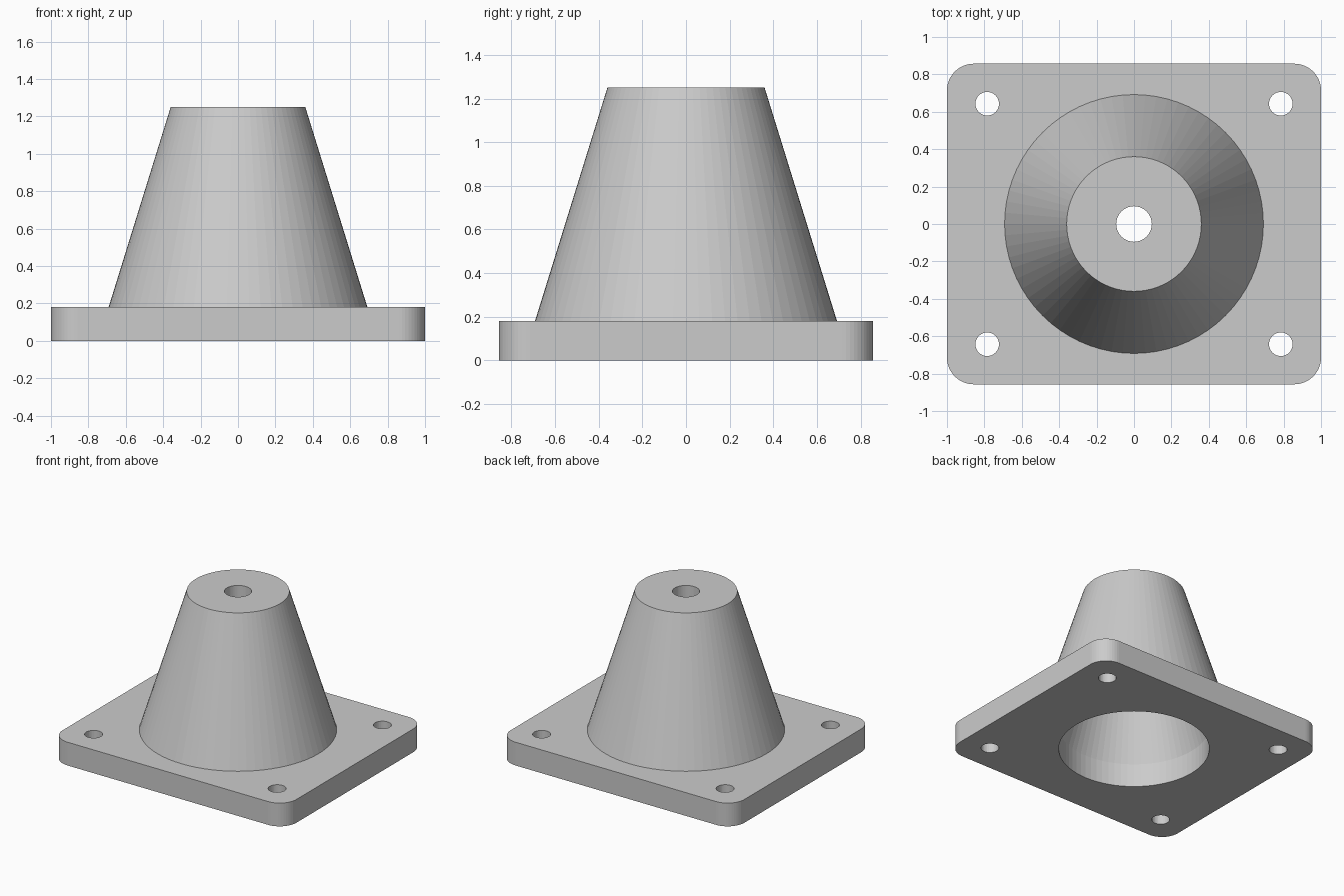
import bpy, bmesh, math

if "Cube" in bpy.data.objects:
    bpy.data.objects.remove(bpy.data.objects["Cube"])

HX, HY, CORNER, PLATE = 1.0, 0.857, 0.143, 0.18   # flange size
TOP, CAP = 1.25, 1.07                             # cone top, hollow ceiling
SEG = 72

bm = bmesh.new()


def circle(r, cx=0, cy=0, n=SEG):
    return [(cx + r * math.cos(2 * math.pi * i / n),
             cy + r * math.sin(2 * math.pi * i / n)) for i in range(n)]


def rounded_rect(hx, hy, r, n=12):
    pts = []
    for k, (sx, sy) in enumerate([(1, 1), (-1, 1), (-1, -1), (1, -1)]):
        for i in range(n + 1):
            a = math.pi / 2 * (k + i / n)
            pts.append((sx * (hx - r) + r * math.cos(a),
                        sy * (hy - r) + r * math.sin(a)))
    return pts


def loop(pts, z):
    return [bm.verts.new((x, y, z)) for x, y in pts]


def wall(a, b):
    n = len(a)
    for i in range(n):
        j = (i + 1) % n
        bm.faces.new((a[i], a[j], b[j], b[i]))


def fill(loops, nz):
    edges = []
    for vs in loops:
        for i in range(len(vs)):
            edges.append(bm.edges.get((vs[i - 1], vs[i])))
    bmesh.ops.triangle_fill(bm, use_beauty=True, use_dissolve=False,
                            edges=edges, normal=(0, 0, nz))


# Flange outline and bolt holes, from bottom to top
outlines = [rounded_rect(HX, HY, CORNER)]
outlines += [circle(0.063, sx * 0.785, sy * 0.643, 32)
             for sx in (-1, 1) for sy in (-1, 1)]
lower = [loop(p, 0) for p in outlines]
upper = [loop(p, PLATE) for p in outlines]
for a, b in zip(lower, upper):
    wall(a, b)

# Hollow cone: outside, top, centre hole, ceiling, tapered inside, bore
profile = [(0.692, PLATE), (0.36, TOP), (0.095, TOP), (0.095, CAP),
           (0.256, CAP), (0.53, PLATE), (0.53, 0)]
rings = [loop(circle(r), z) for r, z in profile]
for a, b in zip(rings, rings[1:]):
    wall(a, b)

# Flange top and underside
fill(upper + [rings[0]], 1)
fill(lower + [rings[-1]], -1)
bmesh.ops.recalc_face_normals(bm, faces=bm.faces[:])

mesh = bpy.data.meshes.new("flanged_cone")
bm.to_mesh(mesh)
bm.free()
obj = bpy.data.objects.new("flanged_cone", mesh)
bpy.context.collection.objects.link(obj)

grey = bpy.data.materials.new("grey")
grey.diffuse_color = (0.6, 0.6, 0.6, 1)
grey.use_nodes = True
grey.node_tree.nodes["Principled BSDF"].inputs["Base Color"].default_value = grey.diffuse_color
mesh.materials.append(grey)
